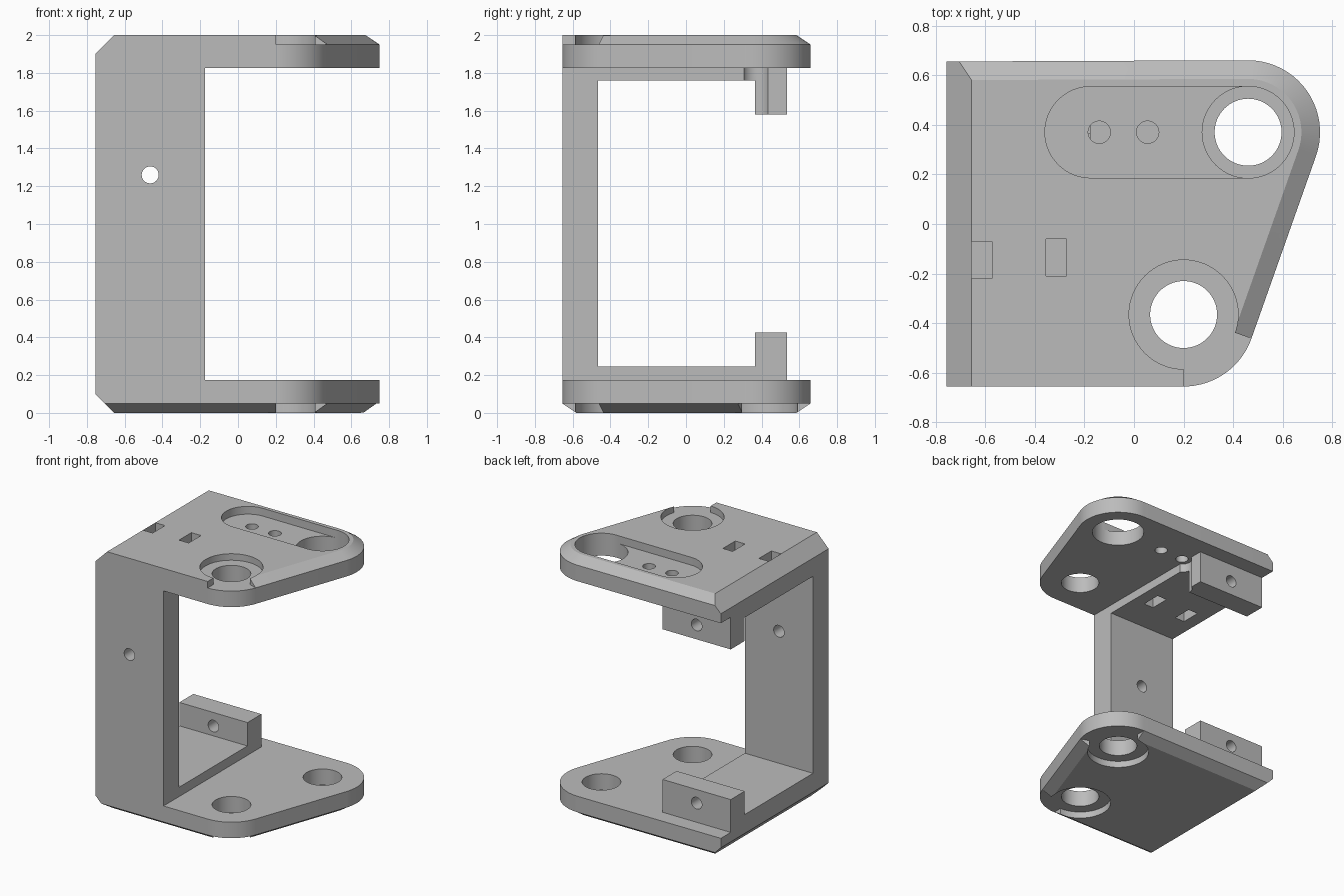
import bpy, bmesh, math
from mathutils import Matrix, Vector

cube = bpy.data.objects.get("Cube")
if cube:
    bpy.data.objects.remove(cube, do_unlink=True)

grey = bpy.data.materials.new("plain_grey")
grey.use_nodes = True
GREY = (0.5, 0.5, 0.5, 1)
grey.diffuse_color = GREY
grey.node_tree.nodes["Principled BSDF"].inputs["Base Color"].default_value = GREY

LEFT, DEPTH = -0.755, 0.655          # outer limits in x and y
BACK_EYE, FRONT_EYE = (0.46, 0.37), (0.2, -0.365)
EYE_R, BEVEL = 0.29, 0.075
SLOPE = -19.5                        # direction the slanted edge faces


def arc(center, r, a0, a1, n=20):
    angles = [math.radians(a0 + (a1 - a0) * i / n) for i in range(n + 1)]
    return [(center[0] + r * math.cos(a), center[1] + r * math.sin(a)) for a in angles]


def loft(name, rings):
    """Closed solid through a list of (outline, z) rings, bottom to top."""
    bm = bmesh.new()
    loops = [[bm.verts.new((x, y, z)) for x, y in pts] for pts, z in rings]
    bm.faces.new(list(reversed(loops[0])))
    bm.faces.new(loops[-1])
    n = len(loops[0])
    for low, high in zip(loops, loops[1:]):
        for i in range(n):
            j = (i + 1) % n
            bm.faces.new((low[i], low[j], high[j], high[i]))
    bmesh.ops.recalc_face_normals(bm, faces=bm.faces)
    mesh = bpy.data.meshes.new(name)
    bm.to_mesh(mesh)
    bm.free()
    mesh.materials.append(grey)
    obj = bpy.data.objects.new(name, mesh)
    bpy.context.collection.objects.link(obj)
    return obj


def prism(name, pts, z0, z1):
    return loft(name, [(pts, z0), (pts, z1)])


def box(name, x0, x1, y0, y1, z0, z1):
    return prism(name, [(x0, y0), (x1, y0), (x1, y1), (x0, y1)], z0, z1)


def drum(name, center, r, z0, z1, n=64):
    return prism(name, arc(center, r, 0, 360 - 360 / n, n - 1), z0, z1)


def bore_y(name, x, z, y0, y1, r=0.045):
    """Round cutter running front to back."""
    obj = drum(name, (0, 0), r, -y1, -y0, 32)
    obj.data.transform(Matrix.Translation((x, 0, z)) @ Matrix.Rotation(math.pi / 2, 4, "X"))
    return obj


def combine(target, tool, operation):
    tool.hide_render = True
    mod = target.modifiers.new("join", "BOOLEAN")
    mod.operation, mod.solver, mod.object = operation, "EXACT", tool
    bpy.context.view_layer.objects.active = target
    bpy.ops.object.modifier_apply(modifier=mod.name)
    bpy.data.objects.remove(tool, do_unlink=True)


def outline(inset, front_inset):
    y0 = -DEPTH + front_inset
    return ([(LEFT, y0), (FRONT_EYE[0], y0)]
            + arc(FRONT_EYE, EYE_R - inset, -89, SLOPE)
            + arc(BACK_EYE, EYE_R - inset, SLOPE, 90)
            + [(LEFT, DEPTH - inset)])


def open_rim(center, a0, a1, z0, z1):
    """Wedge that takes away the raised rim around an eye."""
    return prism("rim_cutter", [center] + arc(center, 0.42, a0, a1, 8), z0, z1)


# Two plates with bevelled outer edges
full = outline(0, 0)
bracket = loft("bracket", [(outline(BEVEL, BEVEL), 0), (full, 0.05), (full, 0.173)])
top_plate = loft("top_plate", [(full, 1.827), (full, 1.95), (outline(BEVEL, 0), 2)])

# Plate pockets: round recesses, open rims and the long slot
for tool in (drum("recess", FRONT_EYE, 0.22, 1.95, 2.1),
             open_rim(FRONT_EYE, -90, SLOPE, 1.95, 2.1),
             drum("front_eye", FRONT_EYE, 0.135, 1.7, 2.1),
             prism("slot", arc((-0.175, 0.37), 0.184, 90, 270, 32)
                   + [(0.46, 0.186), (0.46, 0.554)], 1.94, 2.1),
             drum("back_eye", BACK_EYE, 0.185, 1.7, 2.1)):
    combine(top_plate, tool, "DIFFERENCE")
for eye, a0, a1 in ((FRONT_EYE, -90, SLOPE), (BACK_EYE, SLOPE, 90)):
    combine(bracket, drum("recess", eye, 0.22, -0.1, 0.05), "DIFFERENCE")
    combine(bracket, open_rim(eye, a0, a1, -0.1, 0.05), "DIFFERENCE")
    combine(bracket, drum("eye", eye, 0.135, -0.1, 0.3), "DIFFERENCE")

# Column, inner pads and lugs
EDGE = -0.175
for part in (top_plate,
             box("column", LEFT, EDGE, -DEPTH, -0.465, 0.09, 1.91),
             box("lower_pad", LEFT, EDGE, -0.5, 0.4, 0.1, 0.245),
             box("upper_pad", LEFT, EDGE, -0.5, 0.4, 1.76, 1.9),
             box("lower_lug", LEFT, EDGE, 0.365, 0.535, 0.1, 0.425),
             box("upper_lug", LEFT, EDGE, 0.365, 0.535, 1.58, 1.9)):
    combine(bracket, part, "UNION")

# Long bevels on the outer left edges
for z, s in ((0, 1), (2, -1)):
    tri = [(LEFT - 0.1, z + s * 0.2), (LEFT - 0.1, z - s * 0.1), (LEFT + 0.2, z - s * 0.1)]
    wedge = prism("edge_cutter", tri, -1, 1)
    wedge.data.transform(Matrix.Rotation(math.pi / 2, 4, "X"))
    combine(bracket, wedge, "DIFFERENCE")

# Screw holes, screw clearance and strap slots
for tool in (bore_y("column_hole", -0.465, 1.26, -0.8, -0.3),
             bore_y("lower_lug_hole", -0.465, 0.32, 0.3, 0.7),
             bore_y("upper_lug_hole", -0.465, 1.69, 0.3, 0.7),
             drum("slot_hole", (-0.14, 0.37), 0.045, 1.5, 2.1, 32),
             drum("slot_hole", (0.055, 0.37), 0.045, 1.5, 2.1, 32),
             drum("clearance", (-0.14, 0.37), 0.073, 1.5, 1.827, 32),
             box("strap_slot", -0.655, -0.572, -0.22, -0.07, 1.6, 2.1),
             box("strap_slot", -0.355, -0.272, -0.21, -0.06, 1.6, 2.1)):
    combine(bracket, tool, "DIFFERENCE")

bpy.ops.object.select_all(action="DESELECT")
bracket.select_set(True)
bpy.context.view_layer.objects.active = bracket
bpy.ops.object.shade_smooth_by_angle(angle=math.radians(25))
